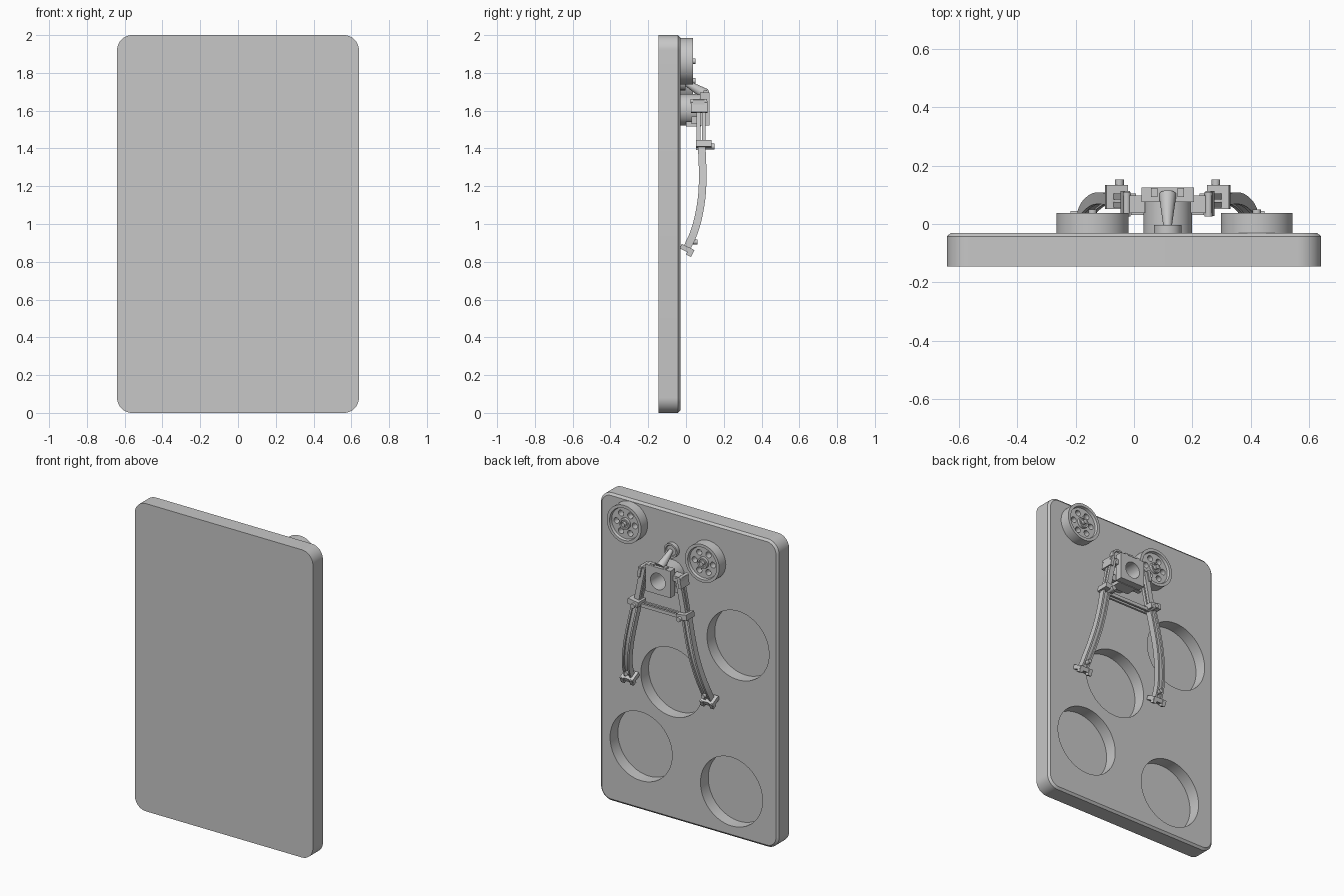
import bpy, bmesh, math
from mathutils import Vector, Matrix

if "Cube" in bpy.data.objects:
    bpy.data.objects.remove(bpy.data.objects["Cube"])

grey = bpy.data.materials.new("plain grey")
grey.use_nodes = True
grey.diffuse_color = (0.57, 0.57, 0.57, 1)
grey.node_tree.nodes["Principled BSDF"].inputs["Base Color"].default_value = grey.diffuse_color

MID = 0.115      # centre line of the fork
FACE = -0.03     # back surface of the plate
SIDES = {"left": 1, "right": -1}


def finish(name, bm, smooth=True):
    bmesh.ops.recalc_face_normals(bm, faces=bm.faces)
    mesh = bpy.data.meshes.new(name)
    bm.to_mesh(mesh)
    bm.free()
    mesh.materials.append(grey)
    obj = bpy.data.objects.new(name, mesh)
    bpy.context.collection.objects.link(obj)
    if smooth:
        bpy.ops.object.select_all(action="DESELECT")
        obj.select_set(True)
        bpy.context.view_layer.objects.active = obj
        bpy.ops.object.shade_smooth_by_angle(angle=math.radians(35))
    return obj


def box(name, centre, size, tilt=0, roll=0):
    bm = bmesh.new()
    bmesh.ops.create_cube(bm, size=1)
    turn = Matrix.Rotation(roll, 4, "Y") @ Matrix.Rotation(tilt, 4, "X")
    bm.transform(Matrix.Translation(centre) @ turn @ Matrix.Diagonal((*size, 1)))
    return finish(name, bm, False)


def rod(name, a, b, r1, r2=None, sides=16):
    a, b = Vector(a), Vector(b)
    bm = bmesh.new()
    bmesh.ops.create_cone(bm, cap_ends=True, segments=sides, radius1=r1,
                          radius2=r1 if r2 is None else r2, depth=(b - a).length)
    bm.transform(Matrix.Translation((a + b) / 2) @ (b - a).to_track_quat("Z", "Y").to_matrix().to_4x4())
    return finish(name, bm)


def circle(x, y, z, r, n):
    return [(x + r * math.cos(math.tau * k / n), y, z + r * math.sin(math.tau * k / n)) for k in range(n)]


def add_loop(bm, pts):
    return [bm.verts.new(p) for p in pts]


def loop_edges(bm, verts):
    return [bm.edges.new((v, verts[i - 1])) for i, v in enumerate(verts)]


def bridge(bm, a, b):
    for i in range(len(a)):
        bm.faces.new((a[i - 1], a[i], b[i], b[i - 1]))


def perforate(bm, edges, holes, y, floor, n=64):
    # close an outline with a flat cap pierced by round wells that end at floor
    edges = list(edges)
    wells = []
    for x, z, r in holes:
        rim = add_loop(bm, circle(x, y, z, r, n))
        edges += loop_edges(bm, rim)
        wells.append((rim, circle(x, floor, z, r, n)))
    bmesh.ops.triangle_fill(bm, use_beauty=True, use_dissolve=False, edges=edges, normal=(0, 1, 0))
    for rim, bottom in wells:
        base = add_loop(bm, bottom)
        bridge(bm, rim, base)
        bm.faces.new(base)


def lathe(profile, x, z, steps=64):
    # profile of (radius, y) pairs turned about the y axis
    bm = bmesh.new()
    verts = [bm.verts.new((r, y, 0)) for r, y in profile]
    edges = [bm.edges.new(pair) for pair in zip(verts, verts[1:])]
    bmesh.ops.spin(bm, geom=verts + edges, cent=(0, 0, 0), axis=(0, 1, 0),
                   angle=math.tau, steps=steps)
    bmesh.ops.remove_doubles(bm, verts=bm.verts, dist=1e-5)
    bm.transform(Matrix.Translation((x, 0, z)))
    return bm


def sweep(name, path, width, depth):
    # rectangular bar following a path in space
    bm = bmesh.new()
    rings = []
    for i, p in enumerate(path):
        t = (path[min(i + 1, len(path) - 1)] - path[max(i - 1, 0)]).normalized()
        u = (Vector((1, 0, 0)) - t * t.x).normalized()
        v = t.cross(u)
        rings.append(add_loop(bm, [p + u * sx * width / 2 + v * sy * depth / 2
                                   for sx, sy in ((-1, -1), (1, -1), (1, 1), (-1, 1))]))
    for a, b in zip(rings, rings[1:]):
        bridge(bm, a, b)
    bm.faces.new(rings[0])
    bm.faces.new(rings[-1])
    return finish(name, bm)


# Base plate with rounded corners, a chamfered back rim and four round pockets
def outline(inset, y):
    r = 0.08 - inset
    pts = []
    for k, (sx, sz) in enumerate(((1, 1), (-1, 1), (-1, -1), (1, -1))):
        for j in range(13):
            a = math.pi / 2 * (k + j / 12)
            pts.append((sx * 0.56 + r * math.cos(a), y, 1 + sz * 0.92 + r * math.sin(a)))
    return pts


bm = bmesh.new()
loops = [add_loop(bm, outline(*o)) for o in ((0, -0.145), (0, -0.042), (0.014, FACE))]
for lo, hi in zip(loops, loops[1:]):
    bridge(bm, lo, hi)
bm.faces.new(loops[0])
pockets = [(-0.353, 1.255, 0.223), (0.123, 0.89, 0.223), (0.344, 0.413, 0.223), (-0.306, 0.293, 0.223)]
perforate(bm, [e for e in bm.edges if e.is_boundary], pockets, FACE, FACE - 0.08)
finish("base_plate", bm)

# Two wheels with a raised rim, six holes and a stepped hub
for side, x, z in (("left", 0.42, 1.862), ("right", -0.142, 1.758)):
    bm = lathe([(0, FACE - 0.002), (0.123, FACE - 0.002), (0.123, 0.037),
                (0.104, 0.037), (0.1, 0.02)], x, z)
    holes = [(x + 0.066 * math.cos(a), z + 0.066 * math.sin(a), 0.019)
             for a in (math.tau * k / 6 for k in range(6))]
    perforate(bm, [e for e in bm.edges if e.is_boundary], holes, 0.02, -0.02, 20)
    finish(side + "_wheel", bm)
    finish(side + "_wheel_hub", lathe([(0, 0.01), (0.037, 0.01), (0.035, 0.037), (0.025, 0.037),
                                       (0.023, 0.03), (0.014, 0.03), (0.014, 0.05), (0, 0.05)], x, z, 32))

# Square head with a round bore, standing on a round sleeve
bm = bmesh.new()
back, front = [add_loop(bm, [(MID + sx * 0.09, y, 1.608 + sz * 0.087)
                             for sx, sz in ((-1, -1), (1, -1), (1, 1), (-1, 1))]) for y in (0.075, 0.125)]
bridge(bm, back, front)
front_edges = [e for e in bm.edges if all(v in front for v in e.verts)]
back_edges = [e for e in bm.edges if all(v in back for v in e.verts)]
perforate(bm, front_edges, [(MID, 1.605, 0.053)], 0.125, 0)
perforate(bm, back_edges, [(MID, 1.605, 0.083)], 0.075, FACE - 0.005)
finish("fork_head", bm)
box("head_saddle", (MID, 0.04, 1.53), (0.13, 0.08, 0.025))

# Small anchor disc above the head, joined by a tapered stay
finish("anchor_disc", lathe([(0, FACE - 0.003), (0.047, FACE - 0.003), (0.047, -0.003),
                             (0.036, -0.003), (0.032, -0.012), (0, -0.012)], MID, 1.755, 40))
rod("head_stay", (MID, 0.1, 1.688), (MID, -0.012, 1.755), 0.03, 0.014)

# Paired cross rails joining the knees
for label, y in (("inner", 0.06), ("outer", 0.09)):
    box(label + "_cross_rail", (MID, y, 1.402), (0.33, 0.014, 0.022))

# Smooth leg path: sideways offset, y, z
knots = [Vector(p) for p in ((0.172, 0.08, 1.44), (0.206, 0.086, 1.28), (0.235, 0.082, 1.15),
                             (0.262, 0.062, 1.03), (0.279, 0.036, 0.945), (0.287, 0.004, 0.875))]


def leg_path(s, lift=0, shift=0):
    out = []
    ext = [2 * knots[0] - knots[1]] + knots + [2 * knots[-1] - knots[-2]]
    for a, b, c, d in zip(ext, ext[1:], ext[2:], ext[3:]):
        for k in range(6):
            t = k / 6
            out.append(0.5 * (2 * b + (c - a) * t + (2 * a - 5 * b + 4 * c - d) * t ** 2
                              + (3 * b - a - 3 * c + d) * t ** 3))
    out.append(knots[-1])
    return [Vector((MID + s * (p.x + shift), p.y + lift, p.z)) for p in out]


for side, s in SIDES.items():
    def at(dx, y, z):
        return Vector((MID + s * dx, y, z))

    # Small cheek on the head beside the stay
    box(side + "_stay_cheek", at(0.045, 0.108, 1.695), (0.022, 0.03, 0.022))

    # Bracket, lugs, pin and doubled upper arm
    box(side + "_bracket", at(0.115, 0.068, 1.64), (0.075, 0.06, 0.035))
    box(side + "_bracket_lug", at(0.145, 0.07, 1.62), (0.02, 0.085, 0.06), roll=s * -0.2)
    box(side + "_lower_lug", at(0.1, 0.045, 1.55), (0.05, 0.03, 0.04))
    rod(side + "_bracket_pin", at(0.14, 0.025, 1.65), at(0.14, 0.11, 1.65), 0.013)
    for label, y in (("inner", 0.066), ("outer", 0.094)):
        sweep(f"{side}_{label}_upper_arm",
              [at(0.125, y, 1.65), at(0.15, y, 1.53), at(0.172, y, 1.42)], 0.034, 0.02)

    # Knee collar and bolt
    box(side + "_knee_collar", at(0.175, 0.093, 1.422), (0.075, 0.082, 0.035), roll=s * -0.15)
    rod(side + "_knee_bolt", at(0.165, 0.1, 1.41), at(0.165, 0.152, 1.41), 0.015)

    # Leg: web with a flange along each edge
    sweep(side + "_leg_web", leg_path(s), 0.04, 0.022)
    for label, shift in (("inner", -0.019), ("outer", 0.019)):
        sweep(f"{side}_leg_{label}_flange", leg_path(s, 0.002, shift), 0.012, 0.04)

    # Foot clamp with two prongs and a bolt
    box(side + "_foot", at(0.287, 0.003, 0.868), (0.092, 0.068, 0.026), tilt=-0.45)
    for dx in (0.254, 0.32):
        box(side + "_foot_prong", at(dx, 0.022, 0.85), (0.024, 0.03, 0.04), tilt=-0.45)
    rod(side + "_foot_bolt", at(0.277, 0.02, 0.905), at(0.277, 0.06, 0.905), 0.013)
